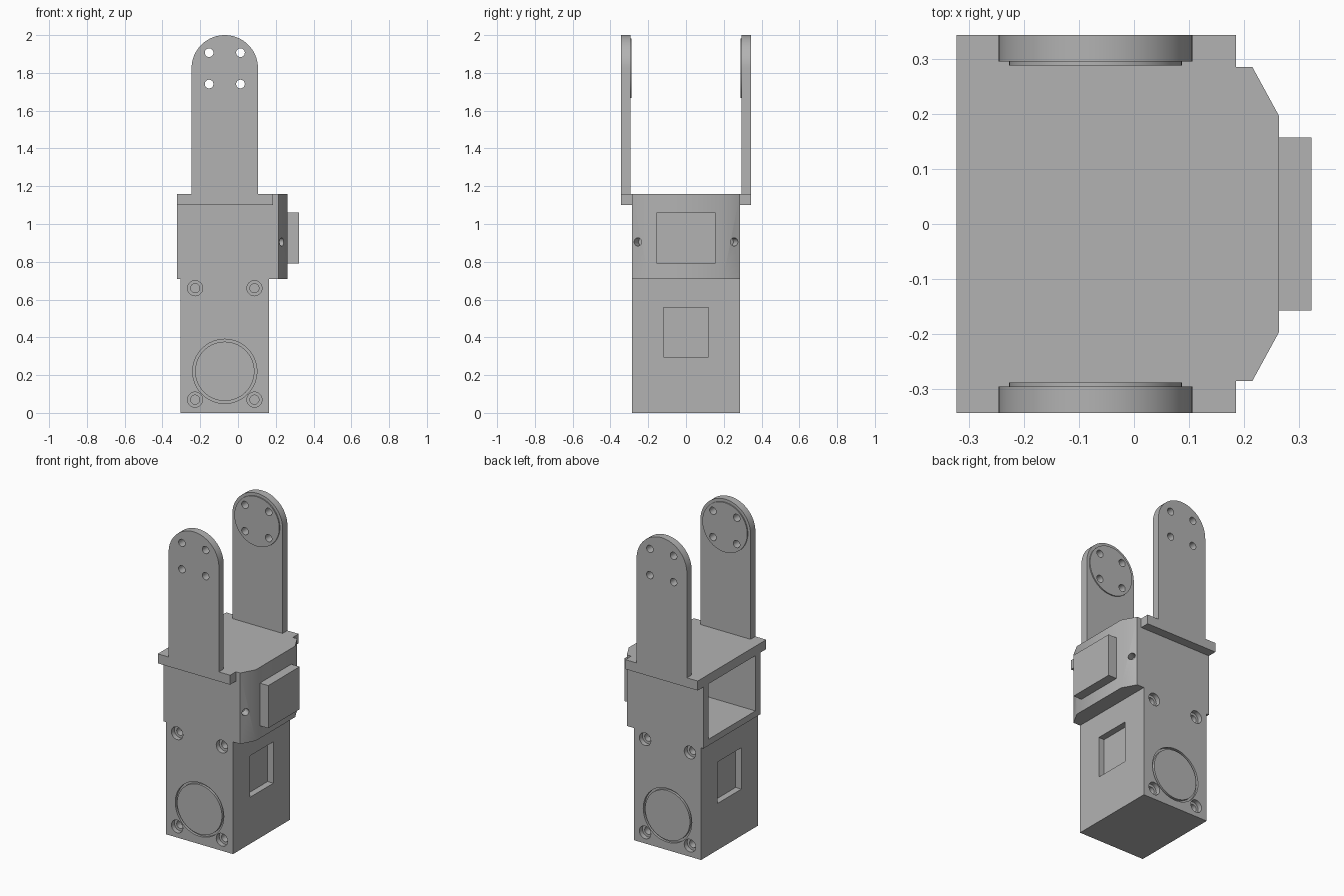
import bpy, bmesh, math
from mathutils import Vector

if "Cube" in bpy.data.objects:
    bpy.data.objects.remove(bpy.data.objects["Cube"], do_unlink=True)

grey = bpy.data.materials.new("plain grey")
grey.use_nodes = True
grey.diffuse_color = (0.45, 0.45, 0.45, 1)
grey.node_tree.nodes["Principled BSDF"].inputs["Base Color"].default_value = (0.45, 0.45, 0.45, 1)


def finish(name, bm):
    bmesh.ops.recalc_face_normals(bm, faces=bm.faces)
    mesh = bpy.data.meshes.new(name)
    bm.to_mesh(mesh)
    bm.free()
    mesh.materials.append(grey)
    obj = bpy.data.objects.new(name, mesh)
    bpy.context.collection.objects.link(obj)
    return obj


def prism(name, points, offset):
    """Extrude a closed outline of 3D points along offset."""
    bm = bmesh.new()
    face = bm.faces.new([bm.verts.new(p) for p in points])
    result = bmesh.ops.extrude_face_region(bm, geom=[face], use_keep_orig=True)
    moved = [v for v in result["geom"] if isinstance(v, bmesh.types.BMVert)]
    bmesh.ops.translate(bm, verts=moved, vec=offset)
    return finish(name, bm)


def box(name, x0, x1, y0, y1, z0, z1):
    outline = [(x0, y0, z0), (x1, y0, z0), (x1, y1, z0), (x0, y1, z0)]
    return prism(name, outline, (0, 0, z1 - z0))


def cylinder(name, centre, radius, depth, axis=(0, 1, 0), sides=48):
    bm = bmesh.new()
    bmesh.ops.create_cone(bm, cap_ends=True, segments=sides,
                          radius1=radius, radius2=radius, depth=depth)
    turn = Vector((0, 0, 1)).rotation_difference(Vector(axis))
    bmesh.ops.rotate(bm, verts=bm.verts, matrix=turn.to_matrix())
    bmesh.ops.translate(bm, verts=bm.verts, vec=centre)
    return finish(name, bm)


def cut(obj, cutter):
    """Subtract the cutter from the object and discard the cutter."""
    mod = obj.modifiers.new("cut", "BOOLEAN")
    mod.operation, mod.solver, mod.object = "DIFFERENCE", "EXACT", cutter
    graph = bpy.context.evaluated_depsgraph_get()
    graph.update()
    mesh = bpy.data.meshes.new_from_object(obj.evaluated_get(graph))
    obj.modifiers.clear()
    obj.data = mesh
    bpy.data.objects.remove(cutter, do_unlink=True)


HALF = 0.285      # half depth of the body
OUT = 0.343       # outer face of the bracket arms
CX = -0.07        # centre line of the body and arms
BASE = 0.71       # top of the lower body
TOP = 1.16        # top of the housing
LEDGE = 1.10      # underside of the flanges

# Lower body with a shallow window in each end
lower = box("lower_body", -0.305, 0.165, -HALF, HALF, 0, BASE)
cut(lower, box("cutter", 0.125, 0.3, -0.118, 0.118, 0.295, 0.557))
cut(lower, box("cutter", -0.5, -0.265, -0.118, 0.118, 0.295, 0.557))

# Screw recesses and round covers on front and back
for side, word in ((-1, "front"), (1, "back")):
    y = side * HALF
    for x in (CX - 0.157, CX + 0.157):
        for z in (0.07, 0.66):
            cut(lower, cylinder("cutter", (x, y, z), 0.04, 0.06, sides=32))
            cut(lower, cylinder("cutter", (x, y, z), 0.024, 0.14, sides=32))
    cut(lower, cylinder("cutter", (CX, y, 0.22), 0.17, 0.03, sides=64))
    cylinder(word + "_round_cover", (CX, y - side * 0.01, 0.22), 0.157, 0.02, sides=64)

# Upper housing: chamfered plan, open at the -x end
plan = [(-0.322, -HALF), (0.215, -HALF), (0.263, -0.197),
        (0.263, 0.197), (0.215, HALF), (-0.322, HALF)]
housing = prism("upper_housing", [(x, y, BASE) for x, y in plan], (0, 0, TOP - BASE))
cut(housing, box("cutter", -0.5, 0.165, -0.235, 0.235, 0.75, LEDGE))
for side in (-1, 1):
    cut(housing, cylinder("cutter", (0.231, side * 0.255, 0.905), 0.022, 0.1,
                          axis=(0.88, side * 0.47, 0), sides=32))
box("end_boss", 0.263, 0.322, -0.157, 0.157, 0.79, 1.06)

# Bracket arms: shouldered flange, round top, inner disc and four holes
RADIUS, CZ = 0.176, 1.824
arc = [(CX + RADIUS * math.cos(math.pi * i / 40), CZ + RADIUS * math.sin(math.pi * i / 40))
       for i in range(41)]
outline = [(CX - RADIUS, TOP), (-0.322, TOP), (-0.322, LEDGE),
           (0.185, LEDGE), (0.185, TOP), (CX + RADIUS, TOP)] + arc
for side, word in ((-1, "front"), (1, "back")):
    arm = prism(word + "_arm", [(x, side * OUT, z) for x, z in outline], (0, -side * 0.048, 0))
    disc = cylinder(word + "_arm_disc", (CX, side * 0.292, CZ), 0.157, 0.008, sides=64)
    for x in (CX - 0.083, CX + 0.083):
        for z in (CZ - 0.083, CZ + 0.083):
            for part in (arm, disc):
                cut(part, cylinder("cutter", (x, side * 0.31, z), 0.023, 0.2, sides=32))
    y0, y1 = sorted((side * HALF, side * (OUT - 0.048)))
    box(word + "_flange_root", -0.322, 0.185, y0, y1, LEDGE, TOP)

# Smooth the round walls, keep the edges sharp
bpy.ops.object.select_all(action="DESELECT")
for obj in bpy.context.collection.objects:
    if obj.type == "MESH" and grey.name in obj.data.materials:
        obj.select_set(True)
        bpy.context.view_layer.objects.active = obj
bpy.ops.object.shade_smooth_by_angle(angle=math.radians(30))
